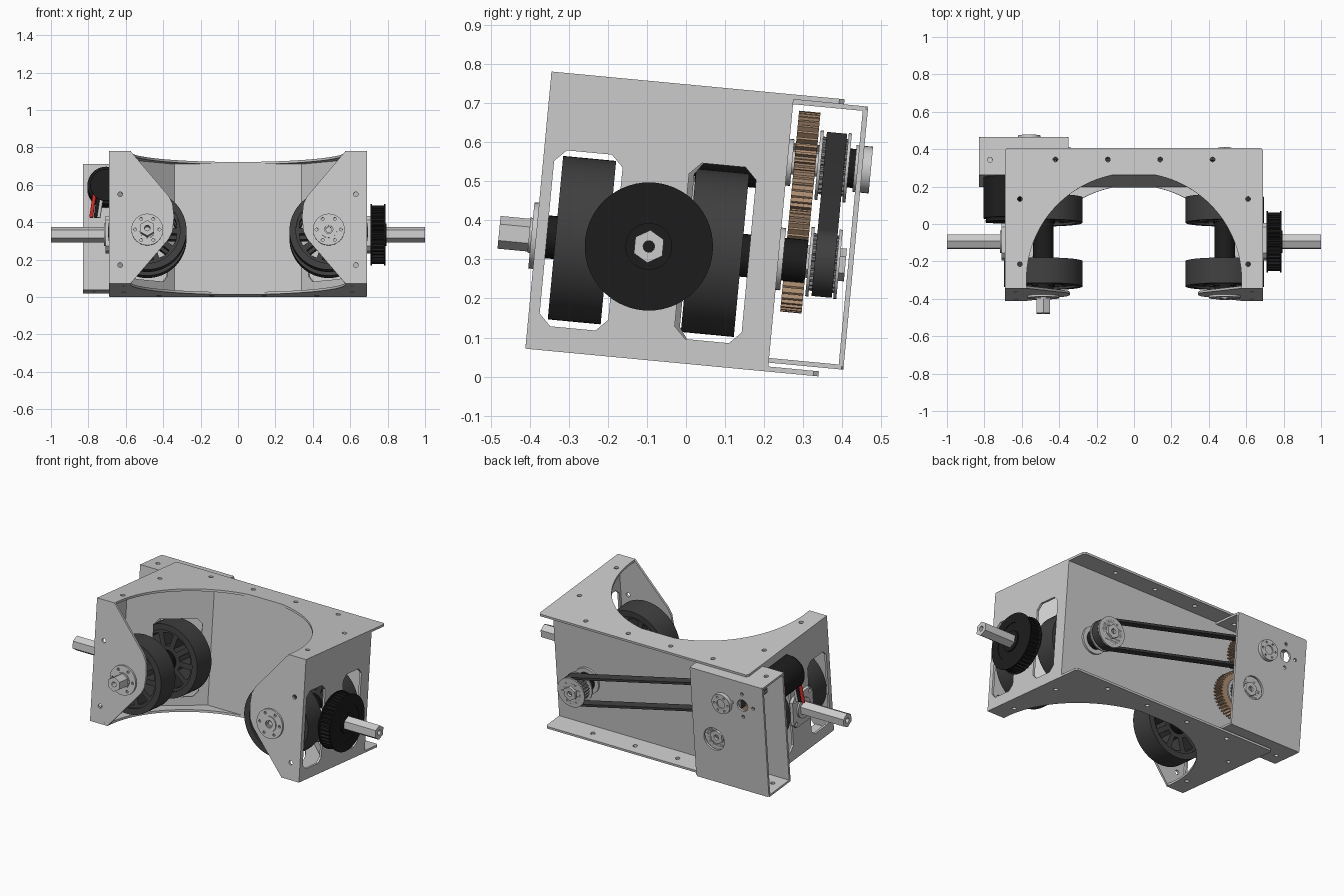
import bpy, bmesh
from math import sin, cos, pi, radians, hypot
from mathutils import Matrix

if "Cube" in bpy.data.objects:
    bpy.data.objects.remove(bpy.data.objects["Cube"])

# The whole assembly leans back about the side-shaft axis; parts are laid out
# in a frame (x, u = depth, w = height) with its origin on that axis.
FRAME = Matrix.Translation((0, -0.095, 0.333)) @ Matrix.Rotation(radians(-5.4), 4, 'X')
ALONG = {
    'U': Matrix.Rotation(pi / 2, 4, 'X'),                                         # profile (x, w)
    'X': Matrix(((0, 0, 1, 0), (1, 0, 0, 0), (0, 1, 0, 0), (0, 0, 0, 1))),        # profile (u, w)
    'W': Matrix.Identity(4),                                                      # profile (x, u)
}


def material(name, rgb):
    m = bpy.data.materials.new(name)
    m.diffuse_color = (*rgb, 1)
    m.use_nodes = True
    m.node_tree.nodes["Principled BSDF"].inputs["Base Color"].default_value = m.diffuse_color
    return m


RUBBER = material("rubber", (0.05, 0.05, 0.05))
BLACK = material("black_plastic", (0.012, 0.012, 0.012))
BRONZE = material("bronze", (0.42, 0.27, 0.17))
RED = material("red", (0.7, 0.02, 0.02))
DARK = material("dark_metal", (0.22, 0.22, 0.22))


def extrude(name, loops, depth, matrix, mat=None):
    """Closed outline plus hole loops, extruded evenly about the profile plane."""
    cu = bpy.data.curves.new(name, 'CURVE')
    cu.dimensions, cu.fill_mode, cu.extrude = '2D', 'BOTH', depth / 2
    for loop in loops:
        sp = cu.splines.new('POLY')
        sp.points.add(len(loop) - 1)
        for p, (a, b) in zip(sp.points, loop):
            p.co = (a, b, 0, 1)
        sp.use_cyclic_u = True
    tmp = bpy.data.objects.new(name + "_tmp", cu)
    bpy.context.collection.objects.link(tmp)
    me = bpy.data.meshes.new_from_object(tmp.evaluated_get(bpy.context.evaluated_depsgraph_get()))
    bpy.data.objects.remove(tmp)
    bm = bmesh.new()
    bm.from_mesh(me)
    bmesh.ops.remove_doubles(bm, verts=bm.verts, dist=1e-5)
    bmesh.ops.recalc_face_normals(bm, faces=bm.faces)
    bm.to_mesh(me)
    bm.free()
    me.transform(FRAME @ matrix)
    me.materials.clear()
    if mat:
        me.materials.append(mat)
    ob = bpy.data.objects.new(name, me)
    bpy.context.collection.objects.link(ob)
    bpy.ops.object.select_all(action='DESELECT')
    ob.select_set(True)
    bpy.context.view_layer.objects.active = ob
    bpy.ops.object.shade_smooth_by_angle(angle=radians(25))
    return ob


def circle(r, a=0, b=0, n=32, phase=0):
    return [(a + r * cos(phase + 2 * pi * i / n), b + r * sin(phase + 2 * pi * i / n)) for i in range(n)]


def box(a0, a1, b0, b1, c=0.0):
    if c == 0:
        return [(a0, b0), (a1, b0), (a1, b1), (a0, b1)]
    return [(a0 + c, b0), (a1 - c, b0), (a1, b0 + c), (a1, b1 - c),
            (a1 - c, b1), (a0 + c, b1), (a0, b1 - c), (a0, b0 + c)]


def toothed(r, n, h):
    return [(rr * cos(2 * pi * (i + f) / n), rr * sin(2 * pi * (i + f) / n))
            for i in range(n) for f, rr in ((0, r - h), (.2, r), (.5, r), (.7, r - h))]


def bolts(r, n, hole=0.009, phase=0):
    return [circle(hole, *p, n=10) for p in circle(r, n=n, phase=phase)]


def disc_u(name, x, w, u0, u1, loops, mat=None):
    return extrude(name, loops, u1 - u0, Matrix.Translation((x, (u0 + u1) / 2, w)) @ ALONG['U'], mat)


def disc_x(name, x0, x1, loops, mat=None):
    return extrude(name, loops, abs(x1 - x0), Matrix.Translation(((x0 + x1) / 2, 0, 0)) @ ALONG['X'], mat)


def plate_w(name, loops, w0, w1):
    return extrude(name, loops, w1 - w0, Matrix.Translation((0, 0, (w0 + w1) / 2)))


LO, HI, T, WX = -0.29, 0.422, 0.013, 0.485

# Top and bottom plates with the round bite and screw holes
bite = [(0.575 * cos(radians(t)), -0.245 + 0.575 * sin(radians(t)))
        for t in [-4.5 + 189 * i / 64 for i in range(65)]]
outline = [(-.69, -.29), (-.69, .45), (-.68, .463), (.68, .463), (.69, .45), (.69, -.29)] + bite
holes = [circle(.013, s * x, u, 12) for s in (-1, 1)
         for x, u in ((.42, .402), (.14, .402), (.61, .19), (.61, -.16))]
plate_w("top_plate", [outline] + holes, HI - T, HI)
plate_w("bottom_plate", [outline] + holes, LO, LO + T)

# Rear wall
disc_u("rear_wall", 0, 0, .32, .333,
       [box(-.69, .69, LO, HI)] + [circle(.065, s * WX, 0) for s in (-1, 1)])

hexagon = circle(.042, n=6, phase=pi / 2)
for s, side in ((-1, "left"), (1, "right")):
    # Side wall with two wheel slots
    disc_x(side + "_side_wall", s * .69, s * (.69 - T),
           [box(-.29, .333, LO, HI), box(-.262, -.086, -.227, .225, .03),
            box(.085, .257, -.227, .225, .03), circle(.05)])
    # Diagonal inner wall with wheel window
    m = (Matrix.Translation((s * .515, .15, 0))
         @ Matrix.Rotation(radians(-45 if s > 0 else -135), 4, 'Z') @ ALONG['U'])
    extrude(side + "_diagonal_wall", [box(-.245, .24, LO + T, HI - T),
                                      box(-.19, .078, -.227, .225, .03)], .01, m)
    # Front gusset
    g = [(.69, LO), (.69, HI), (.575, HI), (.37, .18), (.35, .14), (.342, .07),
         (.35, -.01), (.37, -.05), (.575, LO)]
    disc_u(side + "_front_gusset", 0, 0, -.29, -.277,
           [[(s * x, w) for x, w in g], circle(.013, s * .63, .19, 12), circle(.013, s * .63, -.19, 12)])
    # Front bearing
    disc_u(side + "_front_bearing", s * WX, 0, -.302, -.288,
           [circle(.085), circle(.022)] + bolts(.065, 6, .008))
    disc_u(side + "_bearing_race", s * WX, 0, -.308, -.285, [circle(.045), circle(.022)])
    # Wheels: tyre, spoked rim, hub
    for u, end in ((-.172, "front"), (.17, "rear")):
        nm = f"{side}_{end}_wheel"
        disc_u(nm + "_tyre", s * WX, 0, u - .068, u + .068, [circle(.21, n=64), circle(.175, n=64)], RUBBER)
        gaps = []
        for k in range(10):
            a0, a1 = 2 * pi * k / 10 + .1, 2 * pi * (k + 1) / 10 - .1
            gaps.append([(r * cos(a), r * sin(a)) for r, a in
                         ((.085, a0 + .07), (.158, a0), (.162, (a0 + a1) / 2), (.158, a1), (.085, a1 - .07))])
        disc_u(nm + "_rim", s * WX, 0, u - .055, u + .055, [circle(.176, n=64)] + gaps, RUBBER)
        disc_u(nm + "_hub", s * WX, 0, u - .066, u + .066, [circle(.062)], BLACK)
    # Wheel shaft spacers
    for i, (u0, u1) in enumerate(((-.277, -.238), (-.106, .104), (.236, .405))):
        disc_u(f"{side}_spacer_{i}", s * WX, 0, u0, u1, [circle(.055)], BLACK)
    disc_u(side + "_wheel_shaft", s * WX, 0, -.385 if s < 0 else -.3, .505, [hexagon, circle(.015, n=12)])
    # Side pivot shaft and flanged bearing
    disc_x(side + "_pivot_shaft", s * .6, s * 1.0, [hexagon, circle(.015, n=12)])
    disc_x(side + "_pivot_bearing", s * .688, s * .708,
           [box(-.095, .095, -.095, .095, .025)] + bolts(.1, 4, .012, pi / 4))
    disc_x(side + "_pivot_collar", s * .66, s * .717, [circle(.06)])

# Large toothed pulley on the right pivot shaft
disc_x("side_pulley", .715, .785, [toothed(.157, 40, .012)], BLACK)
for i, x in enumerate((.709, .781)):
    disc_x(f"side_pulley_flange_{i}", x, x + .007, [circle(.164, n=64), circle(.11, n=48)], BLACK)
disc_x("side_pulley_hub", .78, .793, [circle(.06)], BLACK)

# Gearbox bracket on the rear left
GX, GW = -.56, .248
disc_u("gearbox_back_plate", 0, 0, .512, .525,
       [box(-.83, -.35, -.267, .409, .008), circle(.068, -.485, 0), circle(.035, -.69, .265),
        circle(.045, GX, GW)] + [circle(.01, -.69 + a, .265 + b, 10)
                               for a, b in ((.07, 0), (-.07, 0), (0, .07), (0, -.07))])
disc_u("gearbox_front_plate", 0, 0, .32, .333, [box(-.83, -.685, -.267, .409)])
for nm, w in (("top", .397), ("bottom", -.267)):
    plate_w(f"gearbox_{nm}_flange", [box(-.83, -.35, .32, .52), circle(.013, -.77, .402, 12),
                                     circle(.013, -.42, .402, 12)], w, w + .012)

# Motor, pinion and wires
disc_u("motor", -.705, .275, .1, .32, [circle(.1)], BLACK)
disc_u("motor_cap", -.705, .275, .08, .1, [circle(.085)], BLACK)
disc_u("motor_pinion", -.70, .275, .32, .42, [toothed(.024, 10, .006)], DARK)
for nm, x, mat in (("red", -.775, RED), ("black", -.752, BLACK), ("grey", -.735, None)):
    extrude(nm + "_wire", [circle(.01, n=12)], .14,
            Matrix.Translation((x, .1, .17)) @ Matrix.Rotation(.15, 4, 'Y'), mat)

# Gear pair
for nm, x, w in (("upper", GX, GW), ("lower", -WX, 0)):
    disc_u(nm + "_gear", x, w, .35, .405, [toothed(.134, 42, .016), circle(.03)], BRONZE)

# Intermediate shaft, bearings and spacers
disc_u("upper_gear_shaft", GX, GW, .333, .54, [circle(.03)])
disc_u("upper_front_bearing", GX, GW, .333, .345, [circle(.06)])
disc_u("upper_spacer", GX, GW, .486, .513, [circle(.05)], BLACK)
disc_u("upper_rear_bearing", GX, GW, .505, .547, [circle(.06), circle(.026)] + bolts(.044, 6, .006))

# Belt pulleys (the lower-left one shares the wheel shaft)
for nm, x, w in (("drive", GX, GW), ("right", WX, 0), ("left", -WX, 0)):
    disc_u(nm + "_belt_pulley", x, w, .41, .49, [toothed(.074, 24, .008)], DARK)
    for i, u in enumerate((.41, .482)):
        disc_u(f"{nm}_pulley_flange_{i}", x, w, u, u + .008,
               [circle(.089)] + bolts(.06, 6, .007) + ([] if nm == "drive" else [circle(.03)]))
    if nm != "drive":
        disc_u(nm + "_rear_bearing", x, w, .333, .345, [circle(.08)])

# Belt loop around the drive and right pulleys
dx, dw = WX - GX, -GW
L = hypot(dx, dw)
nx, nw = -dw / L, dx / L


def belt_loop(r):
    half = [pi * i / 20 for i in range(21)]
    ex, ew = dx / L, dw / L
    return ([(WX + r * (nx * cos(t) + ex * sin(t)), r * (nw * cos(t) + ew * sin(t))) for t in half] +
            [(GX - r * (nx * cos(t) + ex * sin(t)), GW - r * (nw * cos(t) + ew * sin(t))) for t in half])


disc_u("belt", 0, 0, .426, .478, [belt_loop(.087), belt_loop(.073)], RUBBER)
